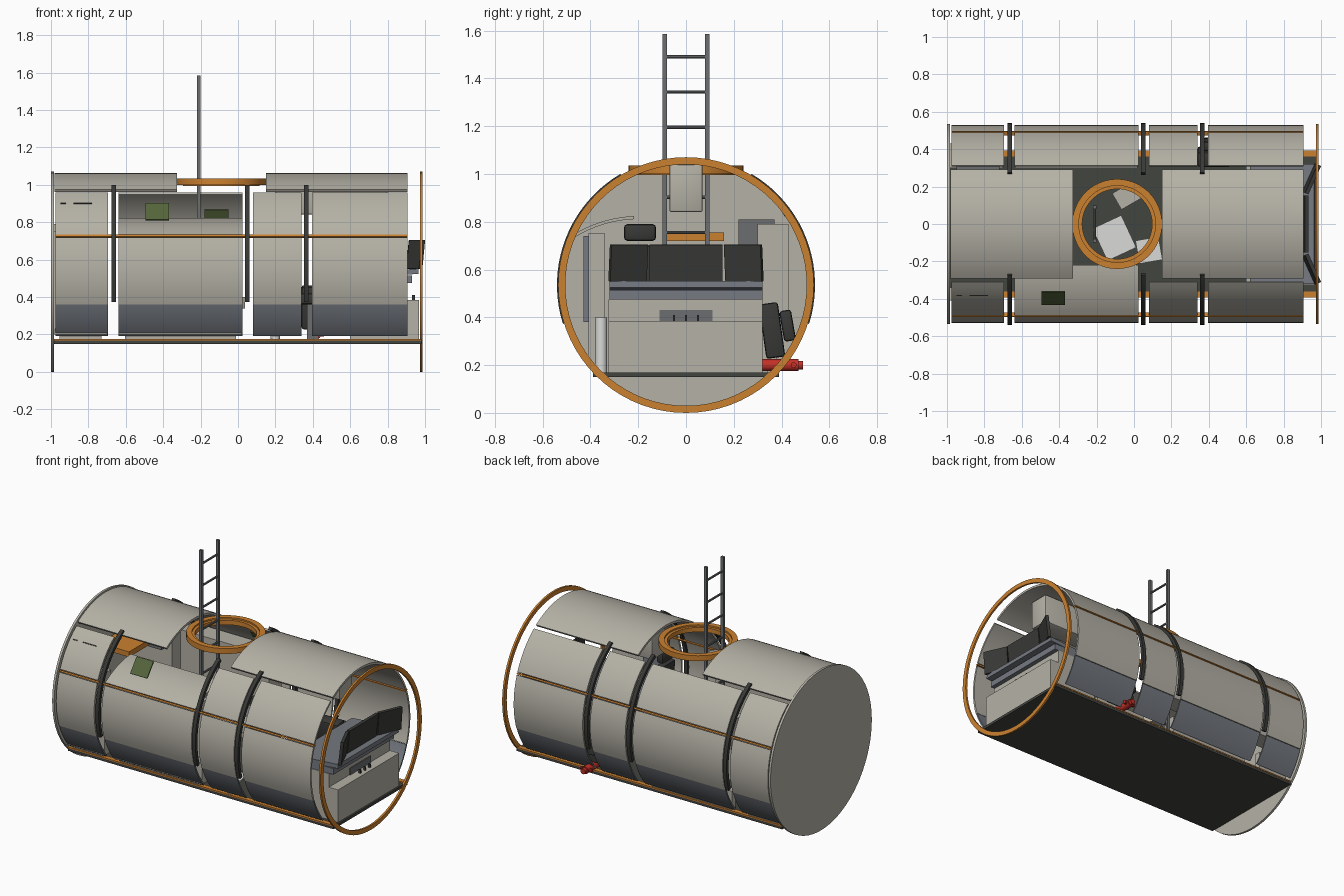
import bpy, bmesh
from math import sin, cos, radians, pi
from mathutils import Matrix, Vector

cube = bpy.data.objects.get("Cube")
if cube:
    bpy.data.objects.remove(cube)

CZ = 0.535   # height of the hull axis
made = []


def material(name, r, g, b):
    m = bpy.data.materials.new(name)
    m.use_nodes = True
    m.diffuse_color = (r, g, b, 1)
    bsdf = next(n for n in m.node_tree.nodes if n.type == 'BSDF_PRINCIPLED')
    bsdf.inputs["Base Color"].default_value = (r, g, b, 1)
    return m


HULL = material("warm grey hull", .46, .44, .38)
SLATE = material("slate grey", .18, .195, .22)
ORANGE = material("orange trim", .6, .22, .03)
DARK = material("dark rubber", .04, .04, .038)
STEEL = material("steel", .15, .155, .16)
RED = material("red", .55, .03, .02)
GREEN = material("display green", .09, .13, .045)
FLOOR = material("floor charcoal", .055, .058, .05)
WHITE = material("off white", .7, .7, .69)


def finish(name, bm, mat):
    bmesh.ops.recalc_face_normals(bm, faces=bm.faces)
    mesh = bpy.data.meshes.new(name)
    bm.to_mesh(mesh)
    bm.free()
    mesh.materials.append(mat)
    ob = bpy.data.objects.new(name, mesh)
    bpy.context.collection.objects.link(ob)
    made.append(ob)
    return ob


def extrude_x(name, pts, x0, x1, mat):
    """Extrude a (y, z) outline along x."""
    bm = bmesh.new()
    face = bm.faces.new([bm.verts.new((x0, y, z)) for y, z in pts])
    new = bmesh.ops.extrude_face_region(bm, geom=[face])["geom"]
    bmesh.ops.translate(bm, vec=(x1 - x0, 0, 0),
                        verts=[v for v in new if isinstance(v, bmesh.types.BMVert)])
    return finish(name, bm, mat)


def arc(a0, a1, r0, r1, side=1, steps=10):
    """Outline of a curved strip about the hull axis; angles rise from the horizon."""
    angles = [radians(a0 + (a1 - a0) * i / steps) for i in range(steps + 1)]
    return ([(side * r1 * cos(a), CZ + r1 * sin(a)) for a in angles]
            + [(side * r0 * cos(a), CZ + r0 * sin(a)) for a in reversed(angles)])


def box(name, x, y, z, mat, rot=(0, 0, 0), bevel=0):
    """Box from ranges, optionally turned about its middle."""
    lo, hi = Vector((x[0], y[0], z[0])), Vector((x[1], y[1], z[1]))
    bm = bmesh.new()
    bmesh.ops.create_cube(bm, size=1)
    bmesh.ops.scale(bm, vec=hi - lo, verts=bm.verts)
    if bevel:
        bmesh.ops.bevel(bm, geom=bm.edges[:], offset=bevel, segments=2,
                        profile=.5, affect='EDGES')
    ob = finish(name, bm, mat)
    ob.location = (lo + hi) / 2
    ob.rotation_euler = [radians(a) for a in rot]
    return ob


def rod(name, a, b, r, mat, sides=12):
    a, b = Vector(a), Vector(b)
    bm = bmesh.new()
    bmesh.ops.create_cone(bm, cap_ends=True, segments=sides, radius1=r, radius2=r,
                          depth=(b - a).length)
    ob = finish(name, bm, mat)
    ob.location = (a + b) / 2
    ob.rotation_euler = (b - a).to_track_quat('Z', 'Y').to_euler()
    return ob


def hoop(name, centre, r0, r1, depth, mat, rot=(0, 0, 0)):
    """Flat ring of rectangular section, spun about its own z axis."""
    bm = bmesh.new()
    h = depth / 2
    vs = [bm.verts.new(p) for p in ((r0, 0, -h), (r1, 0, -h), (r1, 0, h), (r0, 0, h))]
    edges = [bm.edges.new((vs[i], vs[i - 1])) for i in range(4)]
    bmesh.ops.spin(bm, geom=vs + edges, cent=(0, 0, 0), axis=(0, 0, 1),
                   angle=2 * pi, steps=72)
    bmesh.ops.remove_doubles(bm, verts=bm.verts, dist=.0001)
    ob = finish(name, bm, mat)
    ob.location, ob.rotation_euler = centre, rot
    return ob


# Hull panels, in bays along the length, on both sides
bays = [(-.975, -.695), (-.64, .025), (.08, .34), (.395, .905)]
for side, label in ((-1, "right"), (1, "left")):
    for n, (x0, x1) in enumerate(bays):
        extrude_x(f"{label}_lower_panel_{n}", arc(-41, -19.5, .515, .525, side), x0, x1, SLATE)
        extrude_x(f"{label}_middle_panel_{n}", arc(-19.2, 20.3, .515, .528, side), x0, x1, HULL)
        upper = arc(22.3, 53.5, .515, .528, side)
        if side < 0 and n == 1:
            # The open panel is folded inward about its lower edge
            pivot = Vector((*upper[0], 0))
            turn = Matrix.Rotation(radians(-34), 3, 'Z')
            upper = [tuple(turn @ (Vector((*p, 0)) - pivot) + pivot)[:2] for p in upper]
        extrude_x(f"{label}_upper_panel_{n}", upper, x0, x1, HULL)
    # Side rail, straps and floor trim
    extrude_x(f"{label}_side_rail", arc(20.8, 21.9, .51, .532, side, 2), -.975, .905, ORANGE)
    for n, x in enumerate((-.665, .05, .365)):
        extrude_x(f"{label}_strap_{n}", arc(-17.5, 59.5, .518, .54, side, 20),
                  x - .0125, x + .0125, DARK)
    box(f"{label}_floor_trim", (-.985, .98), sorted((side * .36, side * .392)),
        (.168, .176), ORANGE)
for name, x0, x1 in (("rear", -.98, -.325), ("front", .15, .905)):
    extrude_x(f"{name}_roof_panel", arc(56.5, 123.5, .513, .528, 1, 20), x0, x1, HULL)

# End wall, end ring and floor
rod("end_wall", (-1, 0, CZ), (-.985, 0, CZ), .535, HULL, 72)
hoop("end_ring", (.979, 0, CZ), .505, .535, .013, ORANGE, (0, pi / 2, 0))
box("floor", (-.985, .98), (-.39, .39), (.15, .168), FLOOR)

# Roof hatch ring and ladder
hoop("hatch_outer_ring", (-.09, 0, 1.017), .205, .24, .036, ORANGE)
hoop("hatch_inner_ring", (-.09, 0, 1.01), .187, .205, .03, ORANGE)
for side, label in ((-1, "right"), (1, "left")):
    box(f"{label}_ladder_rail", (-.22, -.2), sorted((side * .08, side * .098)),
        (.17, 1.585), STEEL)
for n in range(9):
    z = 1.49 - n * .147
    rod(f"ladder_rung_{n}", (-.21, -.085, z), (-.21, .085, z), .007, STEEL, 8)

# Small displays and slots
box("front_display", (-.495, -.37), (-.4, -.392), (.8, .912), GREEN, (-38, 0, 0))
box("inner_display", (-.18, -.05), (.4, .41), (.82, .87), GREEN, (30, 0, 0))
for x0, x1 in ((-.95, -.92), (-.88, -.78)):
    box("panel_slot", (x0, x1), (-.384, -.378), (.897, .904), DARK, (-45, 0, 0))

# Control console
box("console_base", (.6, .968), (-.325, .32), (.168, .385), HULL)
box("console_body", (.6, .9), (-.325, .32), (.385, .475), HULL)
box("console_lip", (.62, .93), (-.32, .32), (.475, .515), SLATE)
box("console_top", (.62, .965), (-.32, .32), (.512, .54), SLATE, (0, -4, 0))
box("console_slot", (.9, .906), (-.11, .11), (.385, .43), STEEL)
for y in (-.05, 0, .05):
    box("console_lever", (.93, .945), (y - .004, y + .004), (.385, .41), DARK)

# Wrapped row of screens
box("centre_screen", (.905, .925), (-.153, .153), (.55, .705), DARK, (0, 6, 0))
for side, label in ((-1, "right"), (1, "left")):
    box(f"{label}_screen", (.94, .96), sorted((side * .158, side * .325)),
        (.55, .705), DARK, (0, 6, side * -24))

# Pilot seat and side seat
box("seat_cushion", (.3, .5), (-.28, -.1), (.36, .42), DARK, bevel=.015)
box("seat_back", (.28, .33), (-.28, -.1), (.42, .7), DARK, (0, -5, 0), .015)
box("seat_headrest", (.26, .31), (-.26, -.125), (.72, .79), DARK, bevel=.015)
box("seat_post", (.37, .43), (-.22, -.16), (.168, .36), STEEL)
box("side_seat_cushion", (.34, .52), (.32, .4), (.23, .46), DARK, (8, 0, 0), .012)
box("side_seat_back", (.36, .5), (.4, .45), (.3, .43), DARK, (10, 0, 0), .012)

# Red extinguisher at the side
rod("extinguisher_body", (.42, .31, .2), (.42, .47, .2), .025, RED, 16)
rod("extinguisher_nozzle", (.42, .465, .2), (.42, .49, .2), .018, RED, 16)
rod("extinguisher_handle", (.38, .45, .2), (.46, .45, .2), .012, RED, 10)

# Lockers, wall panels and overhead cabinet
for n, (x0, x1) in enumerate(((-.985, -.7), (-.635, .02))):
    box(f"right_locker_{n}", (x0, x1), (-.41, -.34), (.2, .75), HULL)
    box(f"left_locker_{n}", (x0, x1), (.3, .43), (.4, .79), HULL)
    for y in (-.36, .36):
        box("locker_plinth", (x0 + .03, x1 - .03), (y - .02, y + .02), (.168, .3), HULL)
box("right_wall_panel", (.42, .6), (-.43, -.405), (.38, .74), SLATE)
box("left_wall_cabinet", (-.95, -.72), (.22, .37), (.66, .81), STEEL)
box("overhead_cabinet", (.2, .8), (-.07, .07), (.84, 1.04), HULL, bevel=.01)
box("inner_shelf", (-.97, -.75), (-.08, .16), (.72, .755), ORANGE)
rod("wall_tank", (.2, -.355, .17), (.2, -.355, .4), .025, WHITE, 16)

# Work table and loose sheets under the hatch
box("work_table", (-.19, -.02), (-.17, .02), (.42, .44), WHITE, (0, 0, 25))
box("table_post", (-.12, -.08), (-.1, -.06), (.168, .42), STEEL)
box("stool", (-.1, .02), (.1, .2), (.34, .4), HULL, (0, 0, 30))
box("floor_sheet", (.02, .14), (-.2, -.08), (.168, .176), WHITE, (0, 0, 10))

bpy.ops.object.select_all(action='DESELECT')
for ob in made:
    ob.select_set(True)
bpy.context.view_layer.objects.active = made[0]
bpy.ops.object.shade_smooth_by_angle(angle=radians(35))
